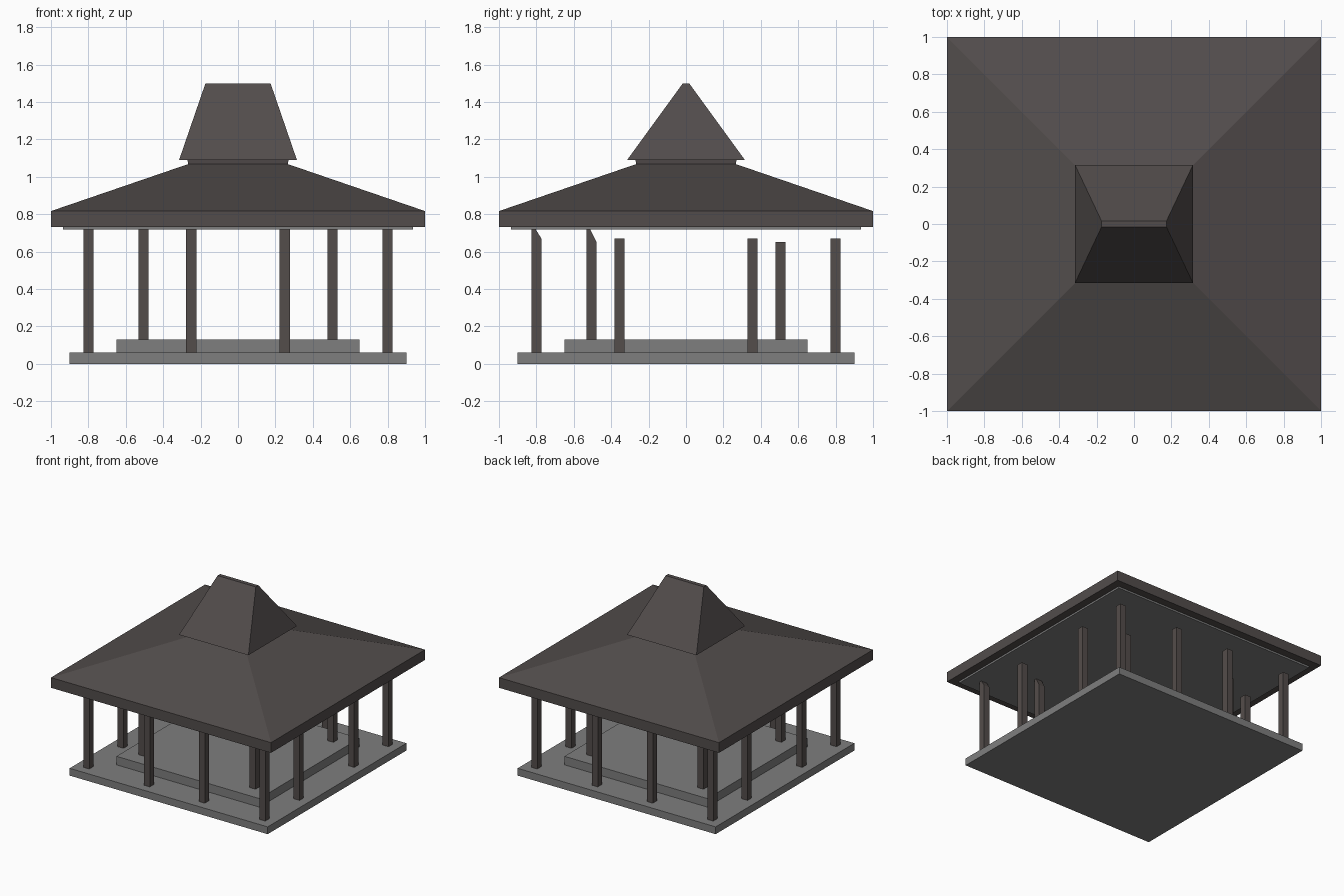
import bpy, bmesh

if "Cube" in bpy.data.objects:
    bpy.data.objects.remove(bpy.data.objects["Cube"])


def material(name, rgb):
    m = bpy.data.materials.new(name)
    m.diffuse_color = (*rgb, 1)
    m.use_nodes = True
    m.node_tree.nodes["Principled BSDF"].inputs["Base Color"].default_value = m.diffuse_color
    return m


STONE = material("grey stone", (0.21, 0.21, 0.21))
TILE = material("dark roof", (0.084, 0.073, 0.071))
WOOD = material("dark wood", (0.088, 0.074, 0.070))


def stack(name, rings, mat, centre=(0, 0)):
    """Loft a closed solid through rectangles given as (half_x, half_y, z)."""
    bm = bmesh.new()
    cx, cy = centre
    loops = [[bm.verts.new((cx + sx * hx, cy + sy * hy, z))
              for sx, sy in ((-1, -1), (1, -1), (1, 1), (-1, 1))]
             for hx, hy, z in rings]
    for a, b in zip(loops, loops[1:]):
        for i in range(4):
            j = (i + 1) % 4
            bm.faces.new((a[i], a[j], b[j], b[i]))
    bm.faces.new(loops[0][::-1])
    bm.faces.new(loops[-1])
    mesh = bpy.data.meshes.new(name)
    bm.to_mesh(mesh)
    bm.free()
    mesh.materials.append(mat)
    obj = bpy.data.objects.new(name, mesh)
    bpy.context.collection.objects.link(obj)
    return obj


def post(name, x, y, bottom, top, slanted):
    h = 0.027
    obj = stack(name, [(h, h, bottom), (h, h, top)], WOOD, (x, y))
    if slanted:  # front edge of the top rises into the roof
        for v in obj.data.vertices:
            if v.co.z > 0.5 and v.co.y < y:
                v.co.z = 0.757


# Stepped stone floor
stack("lower_floor", [(0.9, 0.9, 0), (0.9, 0.9, 0.06)], STONE)
stack("upper_floor", [(0.65, 0.65, 0.06), (0.65, 0.65, 0.13)], STONE)

# Outer posts on all four sides, and four inner posts
for sx in (-1, 1):
    for sy in (-1, 1):
        front = sy < 0
        post("corner_post", sx * 0.8, sy * 0.8, 0.06, 0.67, front)
        post("long_side_post", sx * 0.25, sy * 0.8, 0.06, 0.67, front)
        post("short_side_post", sx * 0.8, sy * 0.355, 0.06, 0.67, False)
        post("inner_post", sx * 0.505, sy * 0.505, 0.13, 0.652, front)

# Ceiling panel under the eaves
stack("ceiling", [(0.935, 0.935, 0.718), (0.935, 0.935, 0.735)], STONE)

# Main roof: eave band, slope and short neck
stack("main_roof", [(1, 1, 0.733), (1, 1, 0.817),
                    (0.267, 0.267, 1.068), (0.27, 0.27, 1.092)], TILE)

# Steep upper roof with a narrow ridge
stack("upper_roof", [(0.315, 0.315, 1.09), (0.174, 0.017, 1.5)], TILE)
